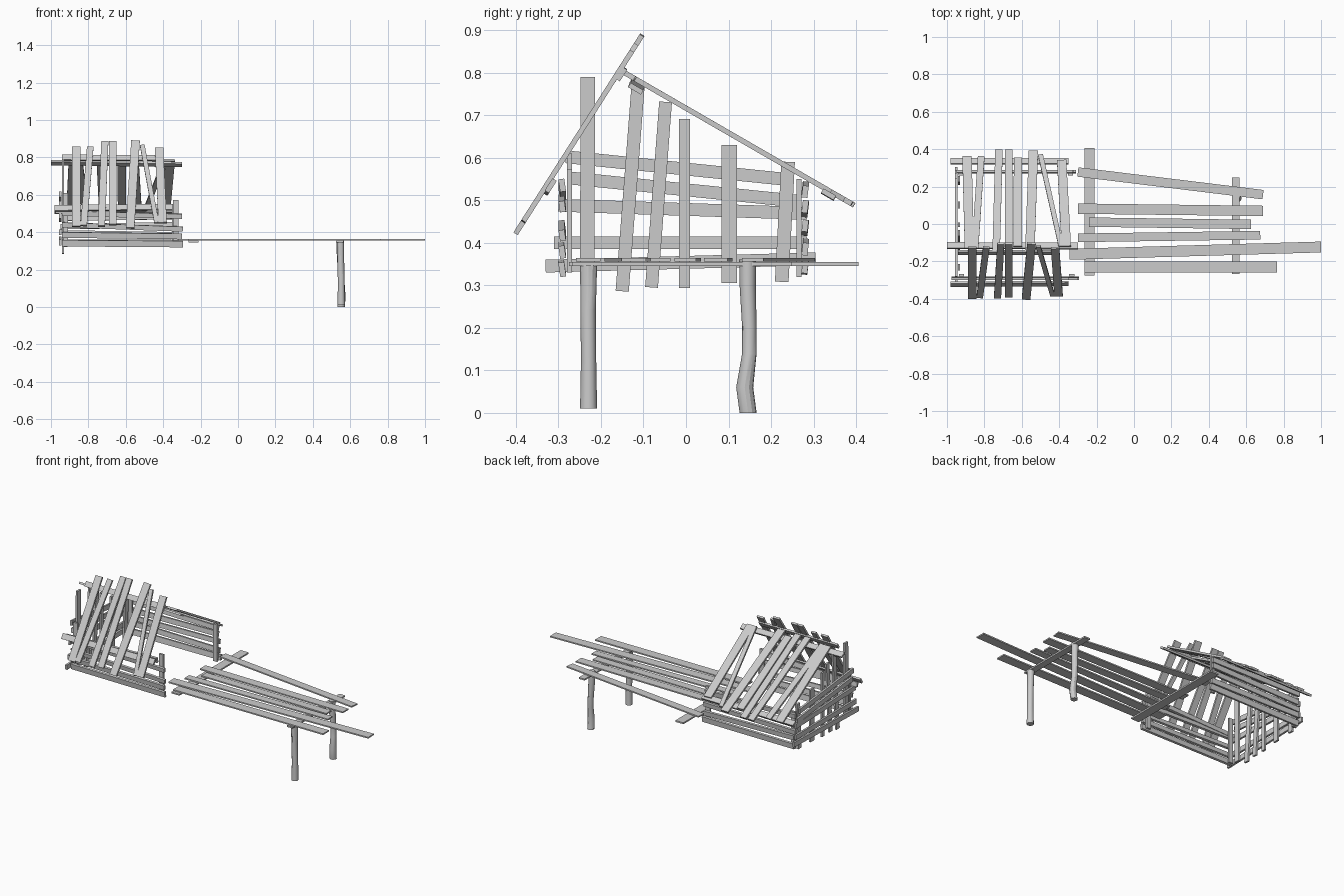
import bpy, bmesh
from math import cos, sin, tau
from mathutils import Vector


def mesh_object(name, bm):
    bmesh.ops.recalc_face_normals(bm, faces=bm.faces)
    me = bpy.data.meshes.new(name)
    bm.to_mesh(me)
    bm.free()
    ob = bpy.data.objects.new(name, me)
    bpy.context.collection.objects.link(ob)
    return ob


def plank(name, a, b, width, thick, normal):
    """Flat board from a to b, its broad face turned to normal."""
    a, b = Vector(a), Vector(b)
    d = (b - a).normalized()
    w = Vector(normal).cross(d).normalized()
    n = d.cross(w)
    bm = bmesh.new()
    bmesh.ops.create_cube(bm, size=1)
    for v in bm.verts:
        c = v.co.copy()
        v.co = (a + b) / 2 + d * c.x * (b - a).length + w * c.y * width + n * c.z * thick
    return mesh_object(name, bm)


def log(name, path, sides=12):
    """Round post through (x, y, z, radius) stations."""
    bm = bmesh.new()
    rings = [[bm.verts.new((x + r * cos(tau * i / sides), y + r * sin(tau * i / sides), z))
              for i in range(sides)] for x, y, z, r in path]
    for lo, hi in zip(rings, rings[1:]):
        for i in range(sides):
            j = (i + 1) % sides
            bm.faces.new((lo[i], lo[j], hi[j], hi[i]))
    bm.faces.new(rings[0][::-1])
    bm.faces.new(rings[-1])
    ob = mesh_object(name, bm)
    bpy.ops.object.select_all(action='DESELECT')
    ob.select_set(True)
    bpy.context.view_layer.objects.active = ob
    bpy.ops.object.shade_smooth_by_angle()


X, Y, Z = (1, 0, 0), (0, 1, 0), (0, 0, 1)

# deck boards: x0, y0, x1, y1, width
for x0, y0, x1, y1, w in [(-.30, .278, .69, .157, .05), (-.30, .082, .69, .07, .055),
                          (-.24, .01, .625, -.002, .05), (-.30, -.074, .675, -.06, .046),
                          (-.345, -.162, 1.0, -.123, .058), (-.265, -.23, .765, -.23, .058)]:
    plank("deck_board", (x0, y0, .36), (x1, y1, .36), w, .008, Z)

# deck cross beams
plank("deck_rear_beam", (-.238, -.275, .35), (-.238, .405, .35), .055, .009, Z)
plank("deck_front_beam", (.543, -.268, .35), (.543, .248, .35), .04, .009, Z)

# deck legs
log("front_leg", [(.552, -.229, .01, .02), (.552, -.229, .12, .018),
                  (.55, -.23, .24, .018), (.548, -.229, .347, .02)])
log("back_leg", [(.552, .146, 0, .02), (.555, .138, .06, .02), (.552, .149, .14, .017),
                 (.55, .149, .2, .017), (.546, .145, .3, .019), (.546, .145, .36, .02)])

# end wall uprights: y0, z0, y1, z1, width
for y0, z0, y1, z1, w in [(-.232, .325, -.231, .79, .034), (-.15, .286, -.113, .765, .031),
                          (-.081, .295, -.048, .731, .03), (-.004, .294, -.004, .691, .026),
                          (.102, .305, .102, .63, .036), (.225, .308, .24, .59, .032)]:
    plank("end_wall_upright", (-.935, y0, z0), (-.935, y1, z1), w, .012, X)

# end wall rails
for y0, z0, y1, z1, w in [(-.282, .602, .245, .548, .03), (-.272, .552, .27, .497, .03),
                          (-.30, .488, .285, .469, .03), (-.31, .4, .285, .4, .03),
                          (-.33, .345, .305, .362, .03)]:
    plank("end_wall_rail", (-.95, y0, z0), (-.95, y1, z1), w, .012, X)

# front side wall boards: x0, z0, x1, z1, width
for x0, z0, x1, z1, w in [(-.94, .342, -.295, .337, .034), (-.94, .386, -.30, .378, .03),
                          (-.94, .44, -.295, .417, .026), (-.94, .502, -.30, .485, .026),
                          (-.975, .515, -.35, .535, .03)]:
    plank("front_wall_board", (x0, -.291, z0), (x1, -.291, z1), w, .014, (0, 1, .15))

# back side wall boards
for x0, z0, x1, z1, w in [(-.94, .342, -.31, .345, .034), (-.94, .395, -.32, .385, .03),
                          (-.95, .43, -.32, .44, .028), (-.94, .475, -.33, .485, .03),
                          (-.95, .53, -.33, .52, .028)]:
    plank("back_wall_board", (x0, .28, z0), (x1, .28, z1), w, .014, (0, 1, -.12))

# corner posts
for x, y, z0, z1 in [(-.333, -.274, .33, .572), (-.922, -.274, .33, .61),
                     (-.34, .266, .32, .55), (-.925, .266, .32, .55)]:
    plank("corner_post", (x, y, z0), (x, y, z1), .028, .012, Y)

# steep front roof slope: top x, top z, bottom x, bottom z, width
FN = (0, -.845, .535)
fy = lambda z: -.4 + (z - .422) * .637
for x0, z0, x1, z1, w in [(-.865, .855, -.865, .43, .046), (-.79, .855, -.825, .435, .035),
                          (-.712, .885, -.73, .432, .038), (-.67, .885, -.67, .44, .04),
                          (-.548, .888, -.577, .422, .046), (-.512, .865, -.435, .45, .025),
                          (-.422, .85, -.403, .45, .045)]:
    plank("front_roof_board", (x0, fy(z0), z0), (x1, fy(z1), z1), w, .012, FN)

# shallow back roof slope: top x, top y, bottom x, bottom y, width
BN = (0, .504, .864)
bz = lambda y: .797 - (y + .14) * .577
for x0, y0, x1, y1, w in [(-.88, -.13, -.893, .36, .05), (-.85, -.13, -.817, .36, .036),
                          (-.737, -.15, -.722, .395, .04), (-.67, -.15, -.67, .395, .04),
                          (-.622, -.12, -.62, .352, .045), (-.557, -.15, -.538, .39, .05),
                          (-.39, -.12, -.50, .37, .026), (-.362, -.12, -.387, .34, .05)]:
    plank("back_roof_board", (x0, y0, bz(y0)), (x1, y1, bz(y1)), w, .012, BN)

# roof battens under both slopes
plank("ridge_batten_back", (-1.0, -.115, .772), (-.30, -.118, .762), .035, .012, BN)
plank("ridge_batten_front", (-.94, -.152, .798), (-.40, -.152, .796), .032, .012, FN)
plank("eave_batten_back", (-.98, .335, .512), (-.35, .335, .514), .034, .012, BN)
plank("eave_batten_front", (-.98, -.322, .528), (-.35, -.318, .534), .034, .012, FN)
